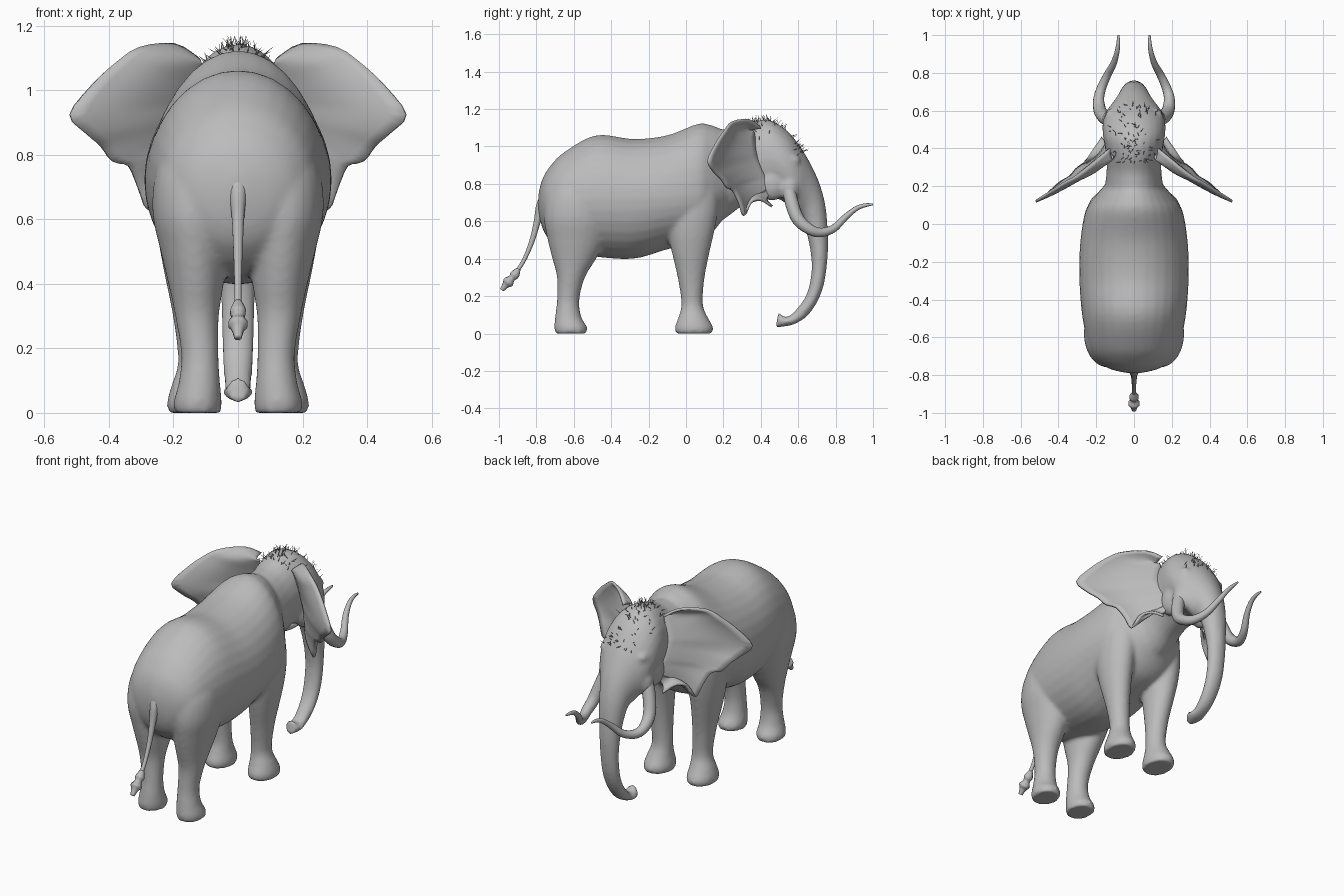
import bpy, bmesh, math, random
from mathutils import Vector, Matrix
from mathutils.bvhtree import BVHTree

cube = bpy.data.objects.get("Cube")
if cube:
    bpy.data.objects.remove(cube, do_unlink=True)
random.seed(4)

hide = bpy.data.materials.new("grey_hide")
hide.use_nodes = True
GREY = (0.5, 0.5, 0.5, 1)
hide.diffuse_color = GREY
hide.node_tree.nodes["Principled BSDF"].inputs["Base Color"].default_value = GREY


def finish(bm, name):
    bmesh.ops.recalc_face_normals(bm, faces=bm.faces)
    me = bpy.data.meshes.new(name)
    bm.to_mesh(me)
    bm.free()
    me.materials.append(hide)
    me.shade_smooth()
    ob = bpy.data.objects.new(name, me)
    bpy.context.collection.objects.link(ob)
    return ob


def spline(rows, steps):
    """Catmull-Rom through rows of any length"""
    out = []
    for i in range(len(rows) - 1):
        a, b, c, d = (rows[max(0, min(len(rows) - 1, i + k))] for k in (-1, 0, 1, 2))
        for s in range(steps):
            t = s / steps
            out.append([q + t * (r - p) / 2 + t * t * (2 * p - 5 * q + 4 * r - w) / 2
                        + t ** 3 * (3 * q - p - 3 * r + w) / 2
                        for p, q, r, w in zip(a, b, c, d)])
    return out + [list(rows[-1])]


def loft(bm, rings):
    rings = [[bm.verts.new(p) for p in ring] for ring in rings]
    n = len(rings[0])
    for a, b in zip(rings, rings[1:]):
        for i in range(n):
            j = (i + 1) % n
            bm.faces.new((a[i], a[j], b[j], b[i]))
    bm.faces.new(rings[0])
    bm.faces.new(rings[-1])


def ellipse(center, u, v, n=24):
    return [Vector(center) + Vector(u) * math.cos(math.tau * i / n)
            + Vector(v) * math.sin(math.tau * i / n) for i in range(n)]


def ball(bm, center, size):
    bmesh.ops.create_uvsphere(bm, u_segments=16, v_segments=10, radius=1,
                              matrix=Matrix.Translation(center) @ Matrix.Diagonal((*size, 1)))


def tube(bm, rows, n=14):
    """Round tube along rows of x, y, z, radius"""
    path = spline(rows, 5)
    rings = []
    for i, row in enumerate(path):
        ahead = Vector(path[min(i + 1, len(path) - 1)][:3]) - Vector(path[max(i - 1, 0)][:3])
        u = ahead.cross((0.3, 0, 1)).normalized()
        v = ahead.cross(u).normalized()
        rings.append(ellipse(row[:3], u * row[3], v * row[3], n))
    loft(bm, rings)


# Torso: y, bottom, top, half width, widest height
bm = bmesh.new()
torso = [(-.79, .66, .74, .03, .70), (-.77, .57, .82, .12, .70), (-.73, .50, .89, .19, .70),
         (-.65, .44, .97, .24, .71), (-.48, .41, 1.06, .275, .72), (-.28, .40, 1.04, .29, .72),
         (-.1, .45, 1.06, .285, .73), (.06, .49, 1.12, .26, .74), (.13, .53, 1.115, .22, .75),
         (.19, .60, 1.09, .17, .78), (.27, .70, 1.03, .10, .85)]
rings = []
for y, low, top, w, mid in spline(torso, 5):
    ring = []
    for i in range(32):
        c, s = math.cos(math.tau * i / 32), math.sin(math.tau * i / 32)
        ring.append((w * c, y, mid + s * (top - mid if s > 0 else mid - low)))
    rings.append(ring)
loft(bm, rings)

# Head and trunk: top y, top z, bottom y, bottom z, half width
head = [(.05, 1.06, .10, .58, .16), (.18, 1.09, .20, .61, .155), (.27, 1.10, .30, .68, .145),
        (.36, 1.135, .40, .71, .15), (.45, 1.14, .49, .72, .165), (.54, 1.085, .55, .68, .165),
        (.61, 1.0, .59, .64, .145), (.665, .91, .61, .625, .115), (.715, .80, .62, .61, .09),
        (.748, .67, .635, .57, .075), (.76, .50, .66, .47, .06), (.755, .38, .672, .36, .054),
        (.737, .26, .66, .26, .051), (.70, .165, .635, .19, .048), (.645, .09, .595, .135, .044),
        (.58, .05, .555, .095, .043), (.53, .038, .525, .09, .047), (.48, .03, .493, .115, .03)]
rings = []
for ty, tz, by, bz, w in spline(head, 5):
    mid = Vector((0, (ty + by) / 2, (tz + bz) / 2))
    rings.append(ellipse(mid, (w, 0, 0), (0, (ty - by) / 2, (tz - bz) / 2)))
loft(bm, rings)

# Legs: z, x, x radius, back y, front y
hind = [(0, .125, .072, -.70, -.53), (.035, .125, .075, -.705, -.53), (.09, .12, .065, -.70, -.56),
        (.18, .118, .058, -.69, -.57), (.3, .127, .068, -.69, -.54), (.4, .13, .086, -.715, -.48),
        (.5, .135, .105, -.74, -.43), (.62, .14, .125, -.76, -.40), (.75, .13, .125, -.74, -.42),
        (.86, .11, .10, -.66, -.46)]
fore = [(0, .14, .077, -.055, .14), (.035, .14, .08, -.06, .145), (.09, .137, .068, -.04, .115),
        (.16, .13, .056, -.025, .09), (.3, .14, .062, -.045, .10), (.45, .155, .077, -.08, .13),
        (.56, .16, .09, -.10, .155), (.68, .155, .10, -.11, .175), (.8, .14, .10, -.09, .17),
        (.92, .11, .08, -.05, .13)]
for side in (-1, 1):
    for leg in (hind, fore):
        loft(bm, [ellipse((side * x, (a + b) / 2, z), (rx, 0, 0), (0, (b - a) / 2, 0))
                  for z, x, rx, a, b in spline(leg, 4)])
        # Toes around the front of the foot
        z, x, rx, a, b = leg[0]
        for turn in (-50, 0, 50):
            t = math.radians(turn)
            ball(bm, (side * x + (rx - .02) * math.sin(t),
                      (a + b) / 2 + ((b - a) / 2 - .022) * math.cos(t), .028), (.026, .026, .028))
    # Tusk sockets, brows and cheeks
    ball(bm, (side * .125, .555, .775), (.045, .05, .075))
    ball(bm, (side * .115, .555, .925), (.04, .06, .035))
    ball(bm, (side * .11, .46, .80), (.05, .08, .09))
body = finish(bm, "body")

# Blend the overlapping masses into one skin
remesh = body.modifiers.new("Blend", "REMESH")
remesh.mode = "VOXEL"
remesh.voxel_size = .011
remesh.use_smooth_shade = True
soften = body.modifiers.new("Soften", "SMOOTH")
soften.factor = .5
soften.iterations = 8

# Ears: root point and rim point pairs from top to bottom
rim = [(.13, .40, 1.10), (.20, .34, 1.14), (.31, .25, 1.13), (.38, .21, 1.085), (.45, .165, 1.02),
       (.52, .12, .925), (.47, .15, .865), (.425, .19, .825), (.39, .22, .78), (.34, .25, .765),
       (.31, .285, .70), (.28, .31, .63), (.25, .345, .70), (.21, .40, .715), (.17, .46, .68)]
root = [(.11, .36, 1.08), (.12, .38, 1.0), (.12, .42, .90), (.12, .46, .80), (.12, .47, .76)]
outer, inner = spline(rim, 3), spline(root, 20)
for side, name in ((1, "left_ear"), (-1, "right_ear")):
    bm = bmesh.new()
    grid = []
    for i, tip in enumerate(outer):
        base = inner[round(i / (len(outer) - 1) * (len(inner) - 1))]
        row = []
        for k in range(9):
            p = Vector(base).lerp(Vector(tip), k / 8)
            p.y -= .035 * math.sin(math.pi * k / 8)
            row.append(bm.verts.new((side * p.x, p.y, p.z)))
        grid.append(row)
    for a, b in zip(grid, grid[1:]):
        for k in range(8):
            bm.faces.new((a[k], a[k + 1], b[k + 1], b[k]))
    ear = finish(bm, name)
    thick = ear.modifiers.new("Thickness", "SOLIDIFY")
    thick.thickness = .014
    thick.offset = 0

# Tusks and eyes
tusk = [(.12, .545, .80, .034), (.155, .565, .70, .036), (.18, .60, .61, .034),
        (.187, .66, .558, .029), (.172, .72, .54, .025), (.14, .79, .562, .021),
        (.108, .85, .62, .017), (.09, .91, .668, .013), (.083, .96, .686, .01), (.083, 1.0, .69, .005)]
for side, name in ((1, "left"), (-1, "right")):
    bm = bmesh.new()
    tube(bm, [(side * x, y, z, r) for x, y, z, r in tusk])
    finish(bm, name + "_tusk")
    bm = bmesh.new()
    ball(bm, (side * .142, .555, .893), (.014, .018, .014))
    finish(bm, name + "_eye")

# Tail with a lumpy tuft
bm = bmesh.new()
tube(bm, [(0, -.74, .74, .035), (0, -.775, .68, .027), (0, -.795, .60, .019), (0, -.825, .49, .014),
          (0, -.87, .385, .011), (0, -.92, .31, .012)])
finish(bm, "tail")
bm = bmesh.new()
tube(bm, [(0, -.895, .345, .012), (0, -.915, .315, .026), (0, -.932, .295, .02),
          (0, -.95, .275, .032), (0, -.965, .258, .02), (0, -.985, .232, .012)], 8)
finish(bm, "tail_tuft")

# Sparse bristles on the crown
tree = BVHTree.FromObject(body, bpy.context.evaluated_depsgraph_get())
bm = bmesh.new()
for _ in range(110):
    start = Vector((random.gauss(0, .06), random.uniform(.32, .63), 2))
    spot, normal, _i, _d = tree.ray_cast(start, Vector((0, 0, -1)))
    if spot is None or spot.z < .95:
        continue
    lean = normal + Vector([random.uniform(-.6, .6) for _k in range(3)])
    size = random.uniform(.02, .04)
    turn = lean.to_track_quat("Z", "Y").to_matrix().to_4x4()
    place = Matrix.Translation(spot) @ turn @ Matrix.Translation((0, 0, size * .4))
    bmesh.ops.create_cone(bm, segments=4, radius1=.002, radius2=.0005, depth=size,
                          cap_ends=True, matrix=place)
finish(bm, "crown_bristles")
